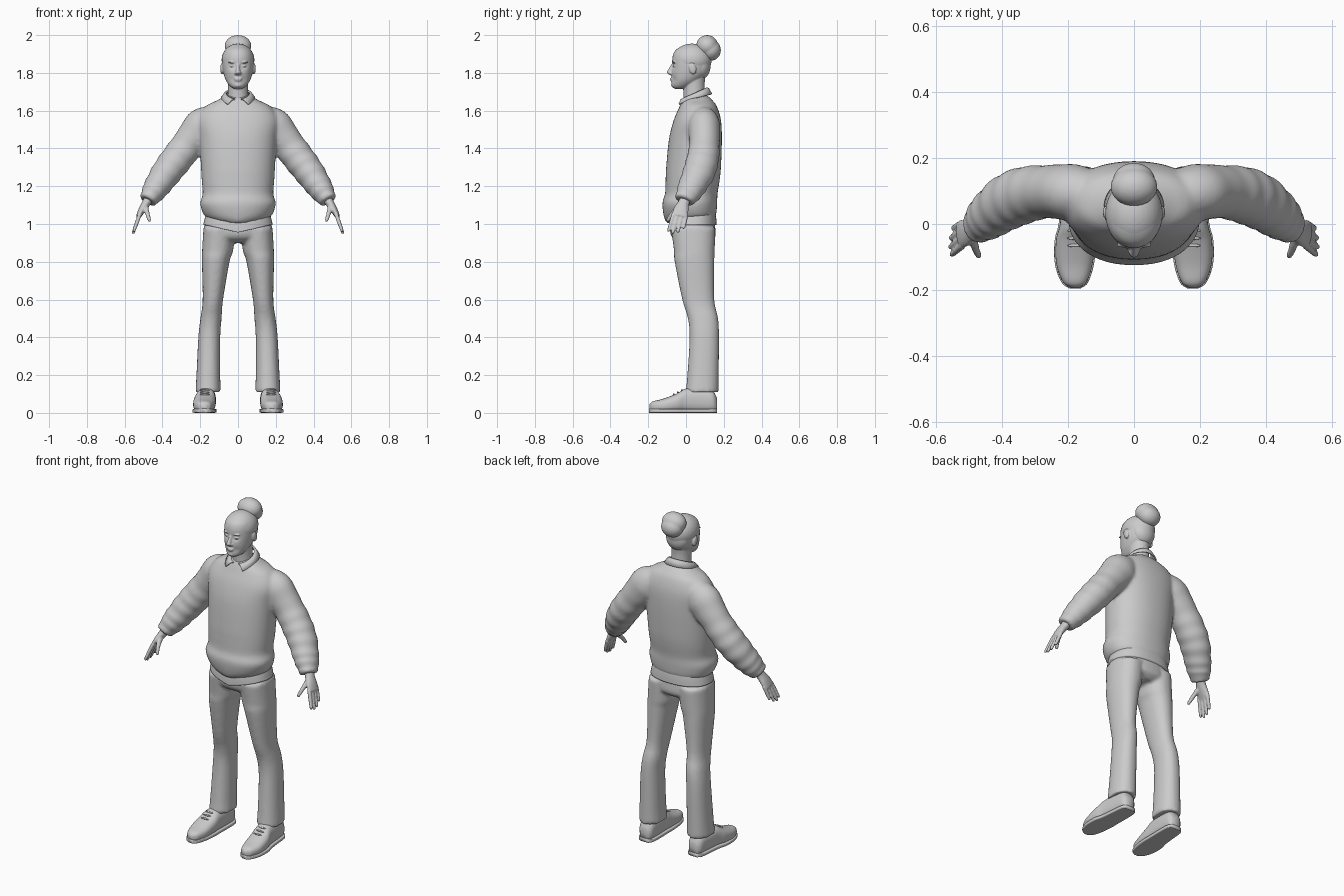
import bpy, bmesh, math
from mathutils import Vector, Matrix

default_cube = bpy.data.objects.get("Cube")
if default_cube:
    bpy.data.objects.remove(default_cube)

grey = bpy.data.materials.new("plain grey")
grey.use_nodes = True
colour = (0.6, 0.6, 0.6, 1)
grey.diffuse_color = colour
grey.node_tree.nodes["Principled BSDF"].inputs["Base Color"].default_value = colour

X, Y, Z = Vector((1, 0, 0)), Vector((0, 1, 0)), Vector((0, 0, 1))
UPRIGHT, LENGTHWISE = (X, Y), (X, Z)


def spline(stations, steps):
    """Smooth Catmull-Rom interpolation of station tuples."""
    rows = [Vector(s) for s in stations]
    rows = [rows[0] * 2 - rows[1]] + rows + [rows[-1] * 2 - rows[-2]]
    result = []
    for a, b, c, d in zip(rows, rows[1:], rows[2:], rows[3:]):
        for i in range(steps):
            t = i / steps
            result.append(b + ((c - a) * t + (a * 2 - b * 5 + c * 4 - d) * t ** 2
                               + (b * 3 - a - c * 3 + d) * t ** 3) / 2)
    return result + [rows[-2]]


def loft(bm, stations, frame=None, side=1, steps=6, sides=32, power=2, shape=None, folds=0):
    """Skin rings given as x, y, z, width radius, depth radius."""
    rows = spline(stations, steps)
    rings = []
    for i, row in enumerate(rows):
        centre = Vector(row[:3])
        if frame:
            u, v = frame
        else:
            ahead, behind = rows[min(i + 1, len(rows) - 1)], rows[max(i - 1, 0)]
            along = (Vector(ahead[:3]) - Vector(behind[:3])).normalized()
            v = (Y - along * Y.dot(along)).normalized()
            u = v.cross(along)
        ring = []
        for k in range(sides):
            angle = math.tau * k / sides
            c, s = (math.copysign(abs(f) ** (2 / power), f) for f in (math.cos(angle), math.sin(angle)))
            swell = 1 + folds * (i / len(rows)) * math.sin(i * 1.3 + c)
            point = centre + (u * c * row[3] + v * s * row[4]) * swell
            if shape:
                point = shape(point)
            point.x *= side
            ring.append(bm.verts.new(point))
        rings.append(ring)
    for low, high in zip(rings, rings[1:]):
        for k in range(sides):
            n = (k + 1) % sides
            bm.faces.new((low[k], low[n], high[n], high[k]))
    bm.faces.new(rings[0])
    bm.faces.new(rings[-1])


def ball(bm, centre, radii, tilt=0):
    matrix = Matrix.Translation(centre) @ Matrix.Rotation(tilt, 4, "X") @ Matrix.Diagonal((*radii, 1))
    bmesh.ops.create_uvsphere(bm, u_segments=32, v_segments=20, radius=1, matrix=matrix)


def finish(name, bm, voxel=0, smoothing=2):
    """Turn the gathered volumes into one object, fused when a voxel size is given."""
    bmesh.ops.recalc_face_normals(bm, faces=bm.faces)
    mesh = bpy.data.meshes.new(name)
    bm.to_mesh(mesh)
    bm.free()
    mesh.materials.append(grey)
    for face in mesh.polygons:
        face.use_smooth = True
    obj = bpy.data.objects.new(name, mesh)
    bpy.context.collection.objects.link(obj)
    if voxel:
        fuse = obj.modifiers.new("fuse", "REMESH")
        fuse.mode, fuse.voxel_size, fuse.use_smooth_shade = "VOXEL", voxel, True
        relax = obj.modifiers.new("relax", "SMOOTH")
        relax.factor, relax.iterations = 0.5, smoothing
    return obj


def dip_front(point):
    """Let a hem hang lower at the middle of the front."""
    if point.z < 1.12 and point.y < 0.05:
        point.z -= 0.04 * max(0, 1 - abs(point.x) / 0.17) * min(1, (1.12 - point.z) / 0.05)
    return point


# Sweater: body and sleeves fused
sweater = bmesh.new()
loft(sweater, [(0, .03, 1.035, .17, .122), (0, .025, 1.06, .187, .136), (0, .02, 1.11, .2, .145),
               (0, .028, 1.16, .187, .139), (0, .035, 1.23, .192, .143), (0, .04, 1.3, .196, .145),
               (0, .05, 1.45, .205, .14), (0, .06, 1.55, .215, .125), (0, .065, 1.62, .175, .1),
               (0, .06, 1.655, .11, .08), (0, .055, 1.68, .065, .06)],
     UPRIGHT, sides=48, power=2.2, shape=dip_front)
for side in (1, -1):
    loft(sweater, [(.1, .09, 1.57, .06, .06), (.18, .095, 1.52, .1, .085), (.258, .098, 1.43, .086, .08),
                   (.32, .09, 1.35, .084, .085), (.375, .07, 1.278, .08, .085), (.425, .035, 1.205, .07, .075),
                   (.455, .01, 1.16, .06, .066), (.465, 0, 1.145, .05, .056), (.478, -.01, 1.122, .05, .055)],
         side=side, folds=.06)
finish("sweater", sweater, .01, 4)

# Shirt tail and folded collar
shirt = bmesh.new()
loft(shirt, [(0, .035, .995, .184, .127), (0, .035, 1.03, .176, .125), (0, .035, 1.07, .165, .12)],
     UPRIGHT, sides=48, power=2.3, shape=dip_front)
finish("shirt_tail", shirt)

collar = bmesh.new()
columns = []
for i in range(41):
    t = i / 20 - 1
    a, b = t * math.radians(165), t * math.radians(142)
    tip = max(0, abs(t) - .7) * .06
    top = Vector((.06 * math.sin(a), .045 + .065 * math.cos(a), 1.69 + .03 * math.cos(a)))
    hem = Vector((.088 * math.sin(b), .05 + (.085 if math.cos(b) > 0 else .11) * math.cos(b),
                  1.667 + .02 * math.cos(b) - tip))
    middle = top.lerp(hem, .4) + Z * .008
    columns.append([collar.verts.new(p) for p in (top, middle, hem)])
for left, right in zip(columns, columns[1:]):
    for j in (0, 1):
        collar.faces.new((left[j], left[j + 1], right[j + 1], right[j]))
thicken = finish("collar", collar).modifiers.new("thickness", "SOLIDIFY")
thicken.thickness, thicken.offset = .008, 0

# Trousers: hips and legs fused
trousers = bmesh.new()
loft(trousers, [(0, .035, 1.06, .16, .11), (0, .035, .98, .178, .12), (0, .04, .93, .165, .115),
                (0, .045, .9, .09, .08)], UPRIGHT, power=2.2)
for side in (1, -1):
    loft(trousers, [(.098, .038, .98, .085, .118), (.108, .044, .86, .082, .108), (.118, .045, .8, .073, .105),
                    (.133, .065, .6, .054, .085), (.143, .09, .5, .056, .08), (.152, .097, .4, .058, .078),
                    (.157, .09, .2, .063, .083), (.158, .085, .11, .067, .087)],
         UPRIGHT, side, power=2.2)
finish("trousers", trousers, .01, 3)


def stand(point):
    point.z = max(point.z, 0.004)
    return point


# Shoes with soles and laces
upper = [(.178, -.193, .03, .012, .015), (.179, -.175, .034, .036, .027), (.18, -.12, .038, .055, .037),
         (.177, -.05, .052, .059, .05), (.171, 0, .065, .053, .064), (.166, .08, .065, .049, .065),
         (.164, .14, .06, .044, .058), (.163, .163, .045, .028, .036)]
for side, label in ((1, "left"), (-1, "right")):
    shoe = bmesh.new()
    loft(shoe, upper, LENGTHWISE, side, power=2.5, shape=stand)
    finish(label + "_shoe", shoe)
    sole = bmesh.new()
    loft(sole, [(x, y * 1.01, .011, width + .004, .011) for x, y, z, width, height in upper],
         LENGTHWISE, side, power=6)
    finish(label + "_sole", sole)
    laces = bmesh.new()
    for row in range(3):
        ball(laces, (side * .176, -.065 + row * .022, .098 + row * .011), (.026, .005, .005))
    finish(label + "_laces", laces)

# Hands: palm, fingers and thumb fused
for side, label in ((1, "left"), (-1, "right")):
    hand = bmesh.new()
    loft(hand, [(.465, .005, 1.15, .025, .032), (.485, -.012, 1.112, .023, .03),
                (.508, -.026, 1.075, .019, .04), (.527, -.035, 1.04, .013, .042)], side=side)
    for number, length in enumerate((.085, .095, .09, .07)):
        y = -.068 + number * .023
        lean = -.3 + number * .03
        path = [(.522 + length * .36 * f, y + lean * length * f, 1.045 - length * f, r, r)
                for f, r in ((-.1, .011), (.3, .0105), (.7, .0095), (.95, .008), (1.02, .003))]
        loft(hand, path, side=side, sides=16)
    loft(hand, [(.49, -.02, 1.1, .014, .016), (.485, -.052, 1.075, .013, .014),
                (.477, -.08, 1.045, .011, .011), (.469, -.096, 1.02, .009, .009),
                (.467, -.1, 1.013, .003, .003)], side=side, sides=16)
    finish(label + "_hand", hand, .005)


def face_form(point):
    """Press in the eye sockets and the hollows beside the mouth."""
    if point.y < 0:
        for x, z, spread, depth in ((.03, 1.838, .016, .012), (.034, 1.765, .018, .005)):
            distance = (abs(point.x) - x) ** 2 + (point.z - z) ** 2
            point.y += depth * math.exp(-distance / spread ** 2)
    return point


# Head and neck with facial features
head = bmesh.new()
loft(head, [(0, -.038, 1.716, .022, .024), (0, -.022, 1.73, .043, .053), (0, 0, 1.76, .064, .077),
            (0, .02, 1.8, .077, .097), (0, .028, 1.85, .083, .102), (0, .03, 1.89, .081, .1),
            (0, .03, 1.92, .068, .085), (0, .03, 1.942, .04, .05), (0, .03, 1.948, .01, .01)],
     UPRIGHT, sides=64, power=2.1, shape=face_form)
loft(head, [(0, .05, 1.63, .065, .062), (0, .045, 1.68, .055, .058), (0, .042, 1.74, .053, .057),
            (0, .045, 1.8, .055, .06)], UPRIGHT)
loft(head, [(0, -.066, 1.85, .007, .008), (0, -.079, 1.825, .009, .011), (0, -.087, 1.803, .014, .015),
            (0, -.08, 1.793, .014, .012), (0, -.074, 1.786, .006, .006)], UPRIGHT)
ball(head, (0, -.076, 1.77), (.022, .009, .004))
ball(head, (0, -.075, 1.761), (.019, .009, .005))
ball(head, (0, -.067, 1.735), (.02, .012, .012))
for side in (1, -1):
    ball(head, (side * .012, -.08, 1.797), (.007, .009, .007))
    ball(head, (side * .031, -.061, 1.838), (.014, .009, .007))
    ball(head, (side * .032, -.062, 1.857), (.022, .01, .005))
    ball(head, (side * .085, .035, 1.822), (.009, .019, .03), .25)
finish("head", head, .004)

# Swept back hair and bun
hair = bmesh.new()
ball(hair, (0, .032, 1.868), (.087, .104, .087))
ball(hair, (0, .075, 1.835), (.07, .055, .07))
finish("hair", hair, .005, 3)
bun = bmesh.new()
ball(bun, (0, .112, 1.943), (.071, .058, .057))
ball(bun, (0, .13, 1.92), (.064, .055, .056))
finish("hair_bun", bun, .006, 4)
